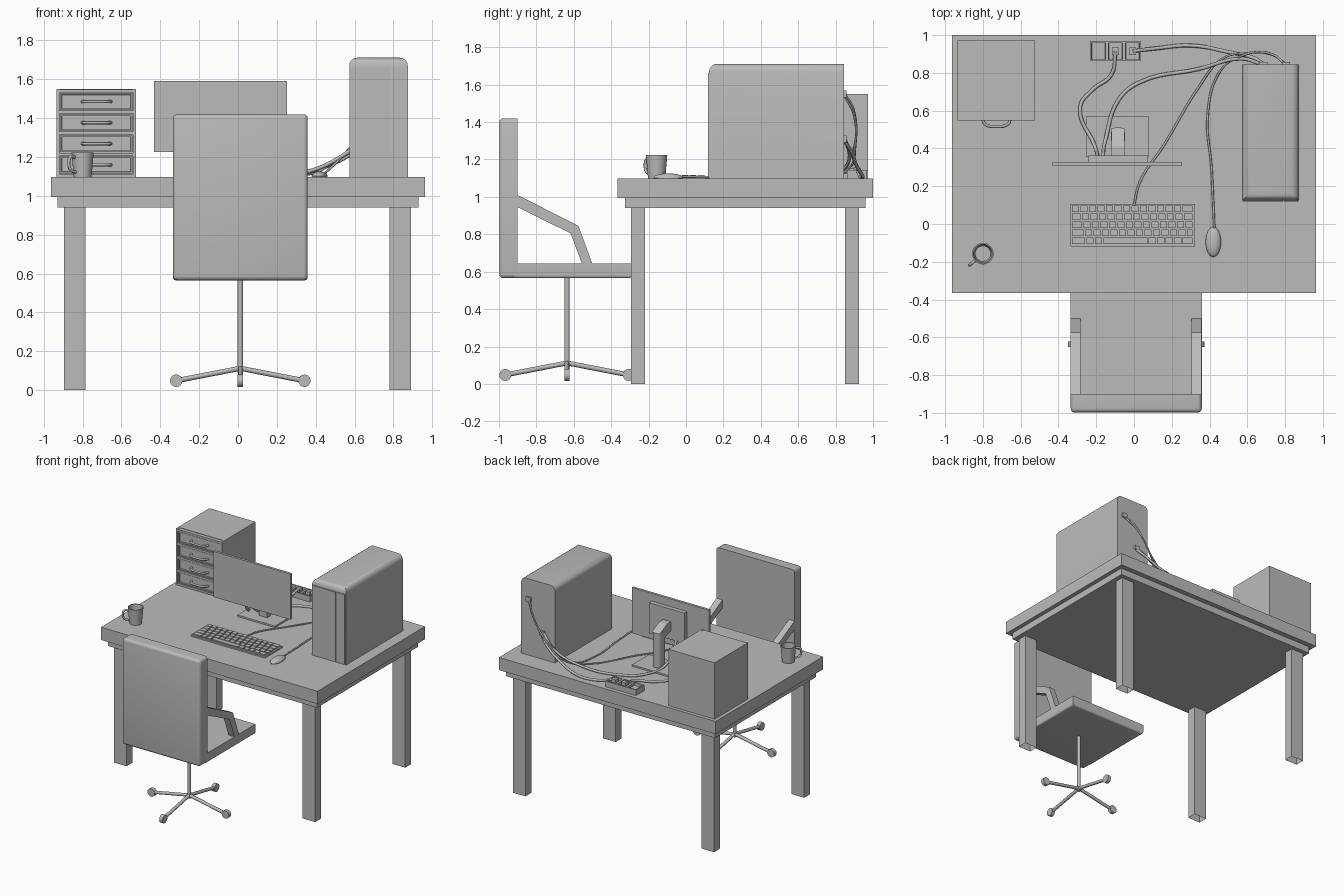
import bpy, bmesh, math
from mathutils import Vector, Matrix

cube = bpy.data.objects.get("Cube")
if cube:
    bpy.data.objects.remove(cube, do_unlink=True)

GREY = (0.5, 0.5, 0.5, 1)
grey = bpy.data.materials.new("plain_grey")
grey.use_nodes = True
grey.diffuse_color = GREY
grey.node_tree.nodes["Principled BSDF"].inputs["Base Color"].default_value = GREY
TOP = 1.097  # height of the desk surface


def add_object(name, data):
    ob = bpy.data.objects.new(name, data)
    bpy.context.collection.objects.link(ob)
    data.materials.append(grey)
    return ob


def finish(name, bm, smooth=False):
    bmesh.ops.recalc_face_normals(bm, faces=bm.faces)
    me = bpy.data.meshes.new(name)
    bm.to_mesh(me)
    bm.free()
    if smooth:
        me.shade_smooth()
        me.set_sharp_from_angle(angle=math.radians(35))
    return add_object(name, me)


def add_box(bm, x, y, z):
    size = Vector((x[1] - x[0], y[1] - y[0], z[1] - z[0]))
    mid = Vector((sum(x), sum(y), sum(z))) / 2
    m = Matrix.Translation(mid) @ Matrix.Diagonal((*size, 1))
    return bmesh.ops.create_cube(bm, size=1, matrix=m)["verts"]


def box(name, x, y, z, bevel=0, edge_rule=lambda c: True):
    bm = bmesh.new()
    add_box(bm, x, y, z)
    if bevel:
        edges = [e for e in bm.edges if edge_rule((e.verts[0].co + e.verts[1].co) / 2)]
        bmesh.ops.bevel(bm, geom=edges, offset=bevel, segments=4, profile=0.5, affect='EDGES')
    return finish(name, bm, bevel > 0)


def prism(name, profile, x):
    """Extrude a (y, z) outline along x."""
    bm = bmesh.new()
    face = bm.faces.new([bm.verts.new((x[0], y, z)) for y, z in profile])
    new = bmesh.ops.extrude_face_region(bm, geom=[face])["geom"]
    verts = [v for v in new if isinstance(v, bmesh.types.BMVert)]
    bmesh.ops.translate(bm, verts=verts, vec=(x[1] - x[0], 0, 0))
    return finish(name, bm)


def tube(name, points, radius, smooth=True):
    cu = bpy.data.curves.new(name, 'CURVE')
    cu.dimensions = '3D'
    cu.bevel_depth = radius
    cu.bevel_resolution = 2
    cu.resolution_u = 6
    cu.use_fill_caps = True
    if smooth:
        sp = cu.splines.new('BEZIER')
        sp.bezier_points.add(len(points) - 1)
        for p, co in zip(sp.bezier_points, points):
            p.co = co
            p.handle_left_type = p.handle_right_type = 'AUTO'
    else:
        sp = cu.splines.new('POLY')
        sp.points.add(len(points) - 1)
        for p, co in zip(sp.points, points):
            p.co = (*co, 1)
    return add_object(name, cu)


# Desk: two slabs and four hollow legs
box("desk_top", (-0.963, 0.963), (-0.365, 1.0), (0.995, TOP))
box("desk_apron", (-0.93, 0.93), (-0.325, 0.96), (0.94, 0.995))
for side, x in (("right", (-0.897, -0.785)), ("left", (0.78, 0.892))):
    for end, y in (("front", (-0.295, -0.22)), ("back", (0.85, 0.925))):
        bm = bmesh.new()
        add_box(bm, x, y, (0, 0.94))
        base = [f for f in bm.faces if f.calc_center_median().z < 0.01]
        bmesh.ops.delete(bm, geom=base, context='FACES_ONLY')
        finish(f"desk_leg_{end}_{side}", bm)

# Chair: back, seat, armrests, column and four-arm base
CX, CY = 0.012, -0.636
box("chair_back", (CX - 0.347, CX + 0.347), (-0.998, -0.9), (0.565, 1.42), 0.022,
    lambda c: c.y < -0.91)
box("chair_seat", (CX - 0.347, CX + 0.347), (-0.92, -0.29), (0.565, 0.643), 0.015,
    lambda c: c.z < 0.57)
arm = [(-0.9, 1.01), (-0.575, 0.845), (-0.5, 0.64), (-0.555, 0.64), (-0.617, 0.805), (-0.9, 0.945)]
prism("chair_arm_right", arm, (-0.335, -0.284))
prism("chair_arm_left", arm, (0.305, 0.358))
tube("chair_column", [(CX, CY, 0.09), (CX, CY, 0.57)], 0.014, False)
for i in range(4):
    a = i * math.pi / 2
    d = Vector((math.cos(a), math.sin(a), 0))
    hub, end = Vector((CX, CY, 0.112)), Vector((CX, CY, 0.048)) + d * 0.33
    tube(f"chair_base_arm_{i + 1}", [hub, end], 0.013, False)
    bm = bmesh.new()
    m = Matrix.Translation(end) @ Matrix.Rotation(a, 4, 'Z') @ Matrix.Rotation(math.pi / 2, 4, 'X')
    bmesh.ops.create_cone(bm, cap_ends=True, segments=16, radius1=0.032, radius2=0.032,
                          depth=0.028, matrix=m)
    finish(f"chair_caster_{i + 1}", bm, True)

# Drawer cabinet: body, front frame, inset drawer fronts and bow handles
X0, X1 = -0.935, -0.525
box("cabinet_body", (X0, X1), (0.575, 0.972), (TOP, 1.55))
bm = bmesh.new()
add_box(bm, (X0, X0 + 0.016), (0.547, 0.575), (TOP, 1.55))
add_box(bm, (X1 - 0.016, X1), (0.547, 0.575), (TOP, 1.55))
PITCH, BAY = 0.1085, 0.093
for i in range(5):
    z = 1.113 + i * PITCH
    add_box(bm, (X0 + 0.016, X1 - 0.016), (0.547, 0.575), (max(z - PITCH + BAY, TOP), min(z, 1.55)))
finish("cabinet_frame", bm)
for i in range(4):
    z = 1.113 + i * PITCH
    bm = bmesh.new()
    add_box(bm, (X0 + 0.019, X1 - 0.019), (0.55, 0.58), (z + 0.003, z + BAY - 0.003))
    front = [f for f in bm.faces if f.calc_center_median().y < 0.551]
    bmesh.ops.inset_region(bm, faces=front, thickness=0.011)
    bmesh.ops.inset_region(bm, faces=front, thickness=0.002, depth=-0.008)
    finish(f"drawer_front_{i + 1}", bm)
    h = z + BAY / 2
    tube(f"drawer_handle_{i + 1}", [(-0.802, 0.558, h), (-0.79, 0.53, h), (-0.728, 0.516, h),
                                    (-0.666, 0.53, h), (-0.654, 0.558, h)], 0.008)

# Monitor with rear housing, neck and foot
box("monitor_screen", (-0.432, 0.253), (0.307, 0.327), (1.225, 1.592))
box("monitor_housing", (-0.24, 0.075), (0.327, 0.362), (1.285, 1.53))
box("monitor_foot", (-0.254, 0.08), (0.355, 0.57), (TOP, 1.11))
box("monitor_neck", (-0.122, -0.048), (0.44, 0.512), (1.11, 1.385), 0.03,
    lambda c: c.y > 0.5 and 1.12 < c.z < 1.37)
prism("monitor_bracket", [(0.36, 1.36), (0.36, 1.43), (0.41, 1.43), (0.505, 1.385), (0.44, 1.33)],
      (-0.12, -0.05))

# Computer tower with rounded cap and two raised front panels
box("tower_body", (0.573, 0.874), (0.124, 0.845), (TOP, 1.711), 0.04,
    lambda c: c.z > 1.7 and c.y < 0.8)
box("tower_front_panel_wide", (0.58, 0.786), (0.117, 0.13), (TOP + 0.008, 1.662))
box("tower_front_panel_narrow", (0.796, 0.867), (0.117, 0.13), (TOP + 0.008, 1.662))

# Keyboard with staggered rows of keys
box("keyboard_base", (-0.335, 0.322), (-0.118, 0.105), (TOP, 1.108))
bm = bmesh.new()
for row in range(5):
    y = 0.099 - row * 0.0425
    x, n = -0.329, 0
    while x < 0.3:
        w = 0.045
        if n == 0:
            w += 0.008 * row
        if row == 4 and n == 3:
            w = 0.24
        end = min(x + w, 0.316)
        if 0.316 - end < 0.03:
            end = 0.316
        add_box(bm, (x, end - 0.007), (y - 0.035, y), (1.105, 1.117))
        x, n = end, n + 1
finish("keyboard_keys", bm)

# Mouse
bm = bmesh.new()
m = Matrix.Translation((0.42, -0.095, TOP + 0.004)) @ Matrix.Diagonal((0.041, 0.08, 0.025, 1))
bmesh.ops.create_uvsphere(bm, u_segments=24, v_segments=12, radius=1, matrix=m)
for v in bm.verts:
    v.co.z = max(v.co.z, TOP)
finish("mouse", bm, True)

# Mug turned from a profile, with a loop handle
MUG = Vector((-0.8, -0.157, TOP))
bm = bmesh.new()
outline = [(0, 0), (0.046, 0), (0.057, 0.127), (0.05, 0.127), (0.041, 0.012), (0, 0.012)]
verts = [bm.verts.new(MUG + Vector((r, 0, z))) for r, z in outline]
edges = [bm.edges.new(pair) for pair in zip(verts, verts[1:])]
bmesh.ops.spin(bm, geom=verts + edges, cent=MUG, axis=(0, 0, 1), angle=2 * math.pi, steps=28)
bmesh.ops.remove_doubles(bm, verts=bm.verts, dist=0.0005)
finish("mug", bm, True)
out = Vector((-0.75, -0.65, 0)).normalized()
loop = [(0.051, 0.1), (0.08, 0.105), (0.094, 0.075), (0.08, 0.035), (0.047, 0.025)]
tube("mug_handle", [MUG + out * r + Vector((0, 0, z)) for r, z in loop], 0.008)

# Power strip with three recessed sockets
bm = bmesh.new()
for i in range(3):
    x = -0.233 + i * 0.09
    add_box(bm, (x, x + 0.09), (0.862, 0.968), (TOP, 1.143))
sockets = [f for f in bm.faces if f.calc_center_median().z > 1.142]
bmesh.ops.inset_individual(bm, faces=sockets, thickness=0.012)
bmesh.ops.inset_individual(bm, faces=sockets, thickness=0.002, depth=-0.02)
finish("power_strip", bm)
for i in (1, 2):
    x = -0.188 + i * 0.09
    box(f"power_plug_{i}", (x - 0.018, x + 0.018), (0.895, 0.935), (1.12, 1.155))

# Cables
tube("monitor_power_cable", [(-0.19, 0.35, 1.3), (-0.21, 0.42, 1.14), (-0.285, 0.62, 1.108),
                             (-0.22, 0.71, 1.108), (-0.12, 0.79, 1.12), (-0.098, 0.915, 1.15)], 0.01)
tube("monitor_video_cable", [(-0.165, 0.35, 1.3), (-0.15, 0.45, 1.14), (-0.08, 0.66, 1.108),
                             (0.03, 0.75, 1.108), (0.34, 0.82, 1.12), (0.56, 0.875, 1.22),
                             (0.68, 0.845, 1.32)], 0.01)
tube("tower_power_cable", [(-0.008, 0.915, 1.15), (0.12, 0.93, 1.112), (0.3, 0.945, 1.11),
                           (0.5, 0.91, 1.17), (0.63, 0.88, 1.25), (0.69, 0.845, 1.3)], 0.01)
tube("keyboard_cable", [(0, 0.1, 1.105), (0.03, 0.22, 1.104), (0.16, 0.42, 1.104),
                        (0.34, 0.72, 1.106), (0.46, 0.87, 1.15), (0.6, 0.905, 1.27),
                        (0.74, 0.895, 1.47), (0.8, 0.845, 1.556)], 0.006)
tube("mouse_cable", [(0.425, -0.02, 1.108), (0.41, 0.3, 1.104), (0.39, 0.58, 1.104),
                     (0.45, 0.8, 1.12), (0.57, 0.89, 1.24), (0.72, 0.9, 1.43),
                     (0.81, 0.845, 1.545)], 0.006)
for i, (x, z) in enumerate([(0.805, 1.55), (0.685, 1.31)]):
    box(f"tower_port_{i + 1}", (x - 0.022, x + 0.022), (0.84, 0.858), (z - 0.018, z + 0.018))
